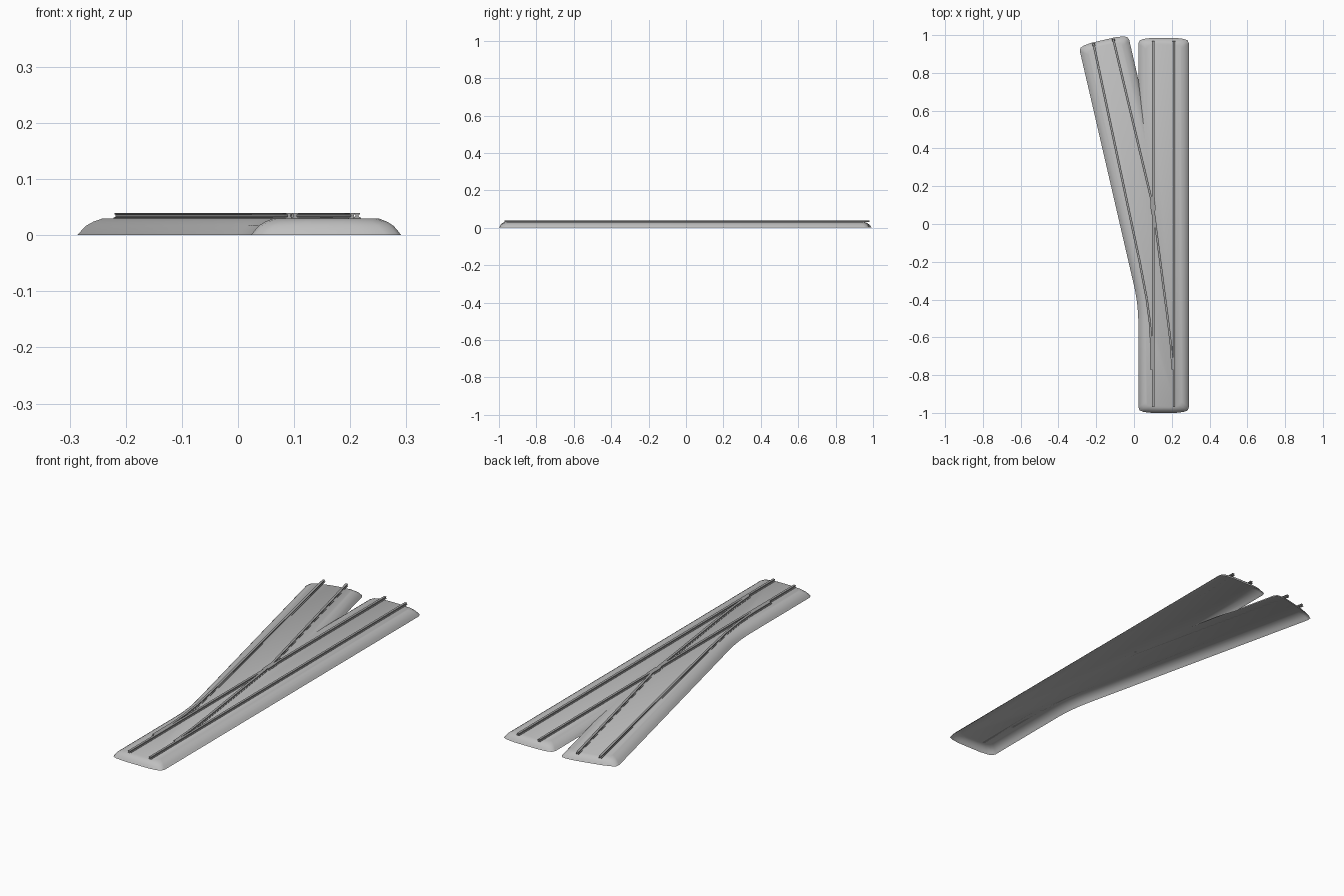
import bpy, bmesh, math
from mathutils import Vector

cube = bpy.data.objects.get("Cube")
if cube:
    bpy.data.objects.remove(cube, do_unlink=True)


def material(name, value):
    m = bpy.data.materials.new(name)
    m.use_nodes = True
    colour = (value, value, value, 1)
    m.diffuse_color = colour
    m.node_tree.nodes["Principled BSDF"].inputs["Base Color"].default_value = colour
    return m


ballast = material("ballast grey", 0.52)
steel = material("rail grey", 0.36)


def finish(name, bm, mat):
    mesh = bpy.data.meshes.new(name)
    bm.to_mesh(mesh)
    bm.free()
    mesh.materials.append(mat)
    ob = bpy.data.objects.new(name, mesh)
    bpy.context.collection.objects.link(ob)
    return ob


# Bed centre lines: position and heading at a distance along each
CENTRE = 0.157
HALF_WIDTH = 0.134
ANGLE = math.radians(13)
RADIUS = 1.05
ARC = RADIUS * ANGLE
MAIN_END = 1.985
BRANCH_END = ARC + (0.974 + 0.53 - RADIUS * math.sin(ANGLE)) / math.cos(ANGLE)


def straight(s):
    return CENTRE, -1 + s, 0


def branch(s):
    a = min(s / RADIUS, ANGLE)
    run = s - a * RADIUS
    x = CENTRE - RADIUS * (1 - math.cos(a)) - run * math.sin(a)
    y = -0.53 + RADIUS * math.sin(a) + run * math.cos(a)
    return x, y, a


def place(path, s, side):
    x, y, a = path(s)
    return x + side * math.cos(a), y + side * math.sin(a)


# Rounded end of a bed; step is 1 at the front and -1 at the back
def cap(path, s, step, half):
    corner = [(0, 0.07), (0.005, 0.028), (0.013, 0.007), (0.03, 0)]
    first = [place(path, s + step * d, -step * (half - w)) for d, w in reversed(corner)]
    return first + [place(path, s + step * d, step * (half - w)) for d, w in corner]


# Y-shaped outline of the whole bed at one inset
def outline(inset):
    half = HALF_WIDTH - inset
    trim = inset * 0.7
    ring = cap(straight, trim, 1, half) + cap(straight, MAIN_END - trim, -1, half)
    # Notch where the two beds meet
    left = CENTRE - half
    reach = (place(branch, ARC, half)[0] - left) / math.sin(ANGLE)
    ring.append(place(branch, ARC + reach, half))
    ring += cap(branch, BRANCH_END - trim, -1, half)
    # Curved outer side back to the main bed
    return ring + [place(branch, ARC * i / 10, -half) for i in range(10, -1, -1)]


# Ballast bed: outlines stacked from the ground up, open underneath
bm = bmesh.new()
rings = []
for z, inset in [(0, 0), (0.009, 0.007), (0.017, 0.014), (0.024, 0.025), (0.03, 0.04)]:
    rings.append([bm.verts.new((x, y, z)) for x, y in outline(inset)])
for low, high in zip(rings, rings[1:]):
    for i in range(len(low)):
        j = (i + 1) % len(low)
        bm.faces.new((low[i], low[j], high[j], high[i]))
bm.faces.new(rings[-1])
bed = finish("ballast_bed", bm, ballast)
bpy.ops.object.select_all(action="DESELECT")
bed.select_set(True)
bpy.context.view_layer.objects.active = bed
bpy.ops.object.shade_smooth_by_angle(angle=math.radians(40))

# Rail: a foot, web and head section swept through ground points
HALF = [(0.007, 0.03), (0.007, 0.0315), (0.003, 0.033),
        (0.003, 0.0365), (0.0055, 0.0375), (0.0055, 0.04)]
SECTION = HALF + [(-u, z) for u, z in reversed(HALF)]


def rail(name, points):
    points = [Vector(p) for p in points]
    bm = bmesh.new()
    sweep = []
    for i, p in enumerate(points):
        along = (points[min(i + 1, len(points) - 1)] - points[max(i - 1, 0)]).normalized()
        sweep.append([bm.verts.new((p.x + u * along.y, p.y - u * along.x, z)) for u, z in SECTION])
    for a, b in zip(sweep, sweep[1:]):
        for i in range(len(a)):
            j = (i + 1) % len(a)
            bm.faces.new((a[i], a[j], b[j], b[i]))
    bm.faces.new(sweep[0])
    bm.faces.new(sweep[-1])
    bmesh.ops.recalc_face_normals(bm, faces=bm.faces[:])
    finish(name, bm, steel)


for label, x in (("left", 0.212), ("right", 0.102)):
    rail("main_rail_" + label, [(x, -0.97), (x, 0.97)])
rail("branch_rail_right", [(0.091, -0.77), (0.091, -0.64), (0.085, -0.53), (0.068, -0.4),
                           (0.03, -0.2), (-0.215, 0.957)])
rail("branch_rail_left", [(0.204, -0.77), (0.195, -0.64), (0.176, -0.48), (0.152, -0.3),
                          (0.108, 0.04), (0.092, 0.13), (-0.11, 0.98)])

# Short wing rails beside the crossing
rail("wing_rail_right", [(0.098, 0.05), (0.094, 0.08), (0.094, 0.13)])
rail("wing_rail_left", [(0.108, 0.07), (0.107, 0.1), (0.104, 0.14)])
